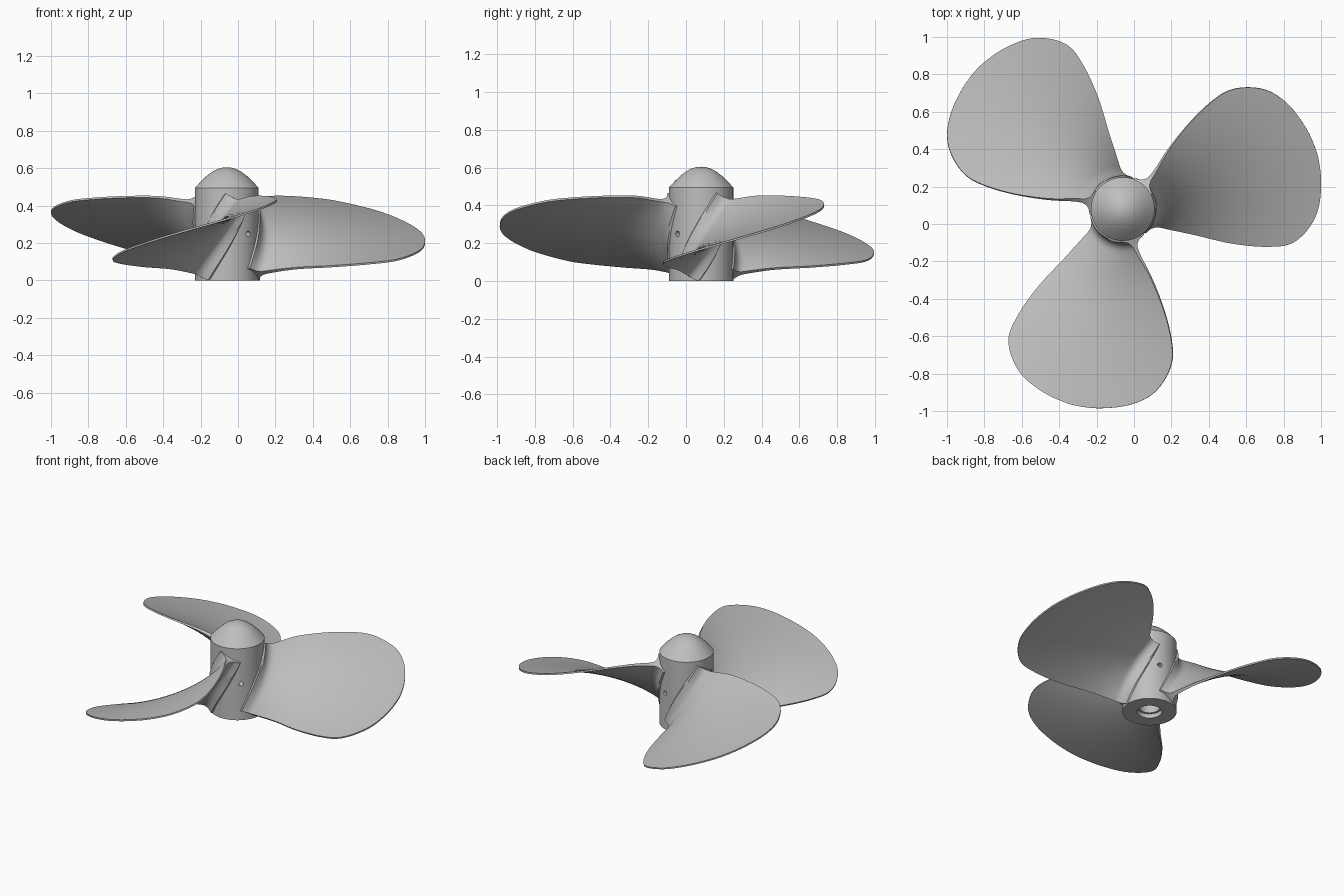
import bpy, bmesh, math
from mathutils import Vector, Matrix

cube = bpy.data.objects.get("Cube")
if cube:
    bpy.data.objects.remove(cube, do_unlink=True)

HUB = Vector((-0.06, 0.08, 0))
HUB_R = 0.17
PITCH = 0.304      # rise per radian of the helical blades
FILLET = 0.055     # blend between blade and hub

grey = bpy.data.materials.new("cast grey")
grey.use_nodes = True
colour = (0.52, 0.52, 0.52, 1)
grey.diffuse_color = colour
grey.node_tree.nodes["Principled BSDF"].inputs["Base Color"].default_value = colour


def add_object(name, bm):
    bmesh.ops.recalc_face_normals(bm, faces=bm.faces)
    mesh = bpy.data.meshes.new(name)
    bm.to_mesh(mesh)
    bm.free()
    mesh.materials.append(grey)
    obj = bpy.data.objects.new(name, mesh)
    obj.location = HUB
    bpy.context.collection.objects.link(obj)
    return obj


def select_only(obj):
    bpy.ops.object.select_all(action="DESELECT")
    obj.select_set(True)
    bpy.context.view_layer.objects.active = obj


def smooth(obj):
    select_only(obj)
    bpy.ops.object.shade_smooth_by_angle(angle=math.radians(35))


def spline(points, steps):
    """Catmull-Rom curve through 2D points."""
    pts = [Vector(p) for p in points]
    pts = [2 * pts[0] - pts[1]] + pts + [2 * pts[-1] - pts[-2]]
    out = []
    for a, b, c, d in zip(pts, pts[1:], pts[2:], pts[3:]):
        for i in range(steps):
            t = i / steps
            out.append(0.5 * (2 * b + (c - a) * t + (2 * a - 5 * b + 4 * c - d) * t ** 2
                              + (3 * b - a - 3 * c + d) * t ** 3))
    return out + [pts[-2]]


# Hub: turned profile with domed nose and stepped shaft bore
profile = [(0, 0.605), (0.025, 0.603), (0.05, 0.596), (0.08, 0.58), (0.11, 0.557),
           (0.14, 0.528), (HUB_R, 0.495), (HUB_R, 0), (0.078, 0), (0.078, 0.03),
           (0.064, 0.03), (0.064, 0.42), (0, 0.42)]
bm = bmesh.new()
verts = [bm.verts.new((r, 0, z)) for r, z in profile]
edges = [bm.edges.new(pair) for pair in zip(verts, verts[1:])]
bmesh.ops.spin(bm, geom=verts + edges, axis=(0, 0, 1), cent=(0, 0, 0),
               angle=math.tau, steps=72, use_duplicate=False)
bmesh.ops.remove_doubles(bm, verts=bm.verts, dist=0.0001)
hub = add_object("hub", bm)

# Set screw holes drilled between the blades
bm = bmesh.new()
for i in range(3):
    turn = Matrix.Rotation(math.radians(-47.4 + 120 * i), 4, "Z")
    place = Matrix.Translation((0.15, 0, 0.25)) @ Matrix.Rotation(math.pi / 2, 4, "Y")
    bmesh.ops.create_cone(bm, cap_ends=True, segments=20, radius1=0.015, radius2=0.015,
                          depth=0.13, matrix=turn @ place)
cutter = add_object("screw_hole_cutter", bm)
cutter.hide_render = True
drill = hub.modifiers.new("screw holes", "BOOLEAN")
drill.operation = "DIFFERENCE"
drill.solver = "EXACT"
drill.object = cutter
select_only(hub)
bpy.ops.object.modifier_apply(modifier=drill.name)
bpy.data.objects.remove(cutter, do_unlink=True)
smooth(hub)

# Blade outline: lower and upper edges as (radius, degrees), root to tip
lower = [(0.14, -27), (0.25, -23), (0.4, -19.5), (0.6, -17.5), (0.8, -14.5),
         (0.93, -11), (1.026, -3), (1.065, 5.6), (1.08, 14), (1.08, 18)]
upper = [(0.14, 50), (0.22, 48.5), (0.37, 52.2), (0.55, 52.4), (0.747, 50.4),
         (0.87, 47.4), (0.987, 40.5), (1.042, 33.3), (1.071, 24), (1.08, 18)]


def half_thickness(r, s):
    belly = 1 - (2 * s - 1) ** 2
    h = 0.005 + 0.012 * belly * (1 - r / 1.1) + 0.012 * math.exp((HUB_R - r) / 0.12)
    d = min(max(r - HUB_R, 0), FILLET)
    return h + FILLET - math.sqrt(FILLET ** 2 - (FILLET - d) ** 2)


def blade_point(r, degrees, offset):
    a = math.radians(degrees)
    surface = Vector((r * math.cos(a), r * math.sin(a), 0.169 + PITCH * a))
    normal = Vector((PITCH * math.sin(a), -PITCH * math.cos(a), r)).normalized()
    p = surface + normal * offset
    p.z = max(p.z, 0.001)
    return p


# Blade: helical sheet with tapered thickness, closed by a thin rim
COLS = 24
bm = bmesh.new()
rings = []
for lo, hi in zip(spline(lower, 8), spline(upper, 8)):
    ring = []
    for side in (1, -1):
        row = range(COLS + 1) if side > 0 else range(COLS, -1, -1)
        for j in row:
            r, deg = lo.lerp(hi, j / COLS)
            ring.append(bm.verts.new(blade_point(r, deg, side * half_thickness(r, j / COLS))))
    rings.append(ring)
for a, b in zip(rings, rings[1:]):
    for j in range(len(a)):
        k = (j + 1) % len(a)
        bm.faces.new((a[j], a[k], b[k], b[j]))
bm.faces.new(rings[0])
bmesh.ops.remove_doubles(bm, verts=bm.verts, dist=0.00005)
blade = add_object("blade_1", bm)
smooth(blade)
for i in (1, 2):
    copy = blade.copy()
    copy.name = f"blade_{i + 1}"
    copy.rotation_euler.z = math.radians(120 * i)
    bpy.context.collection.objects.link(copy)
